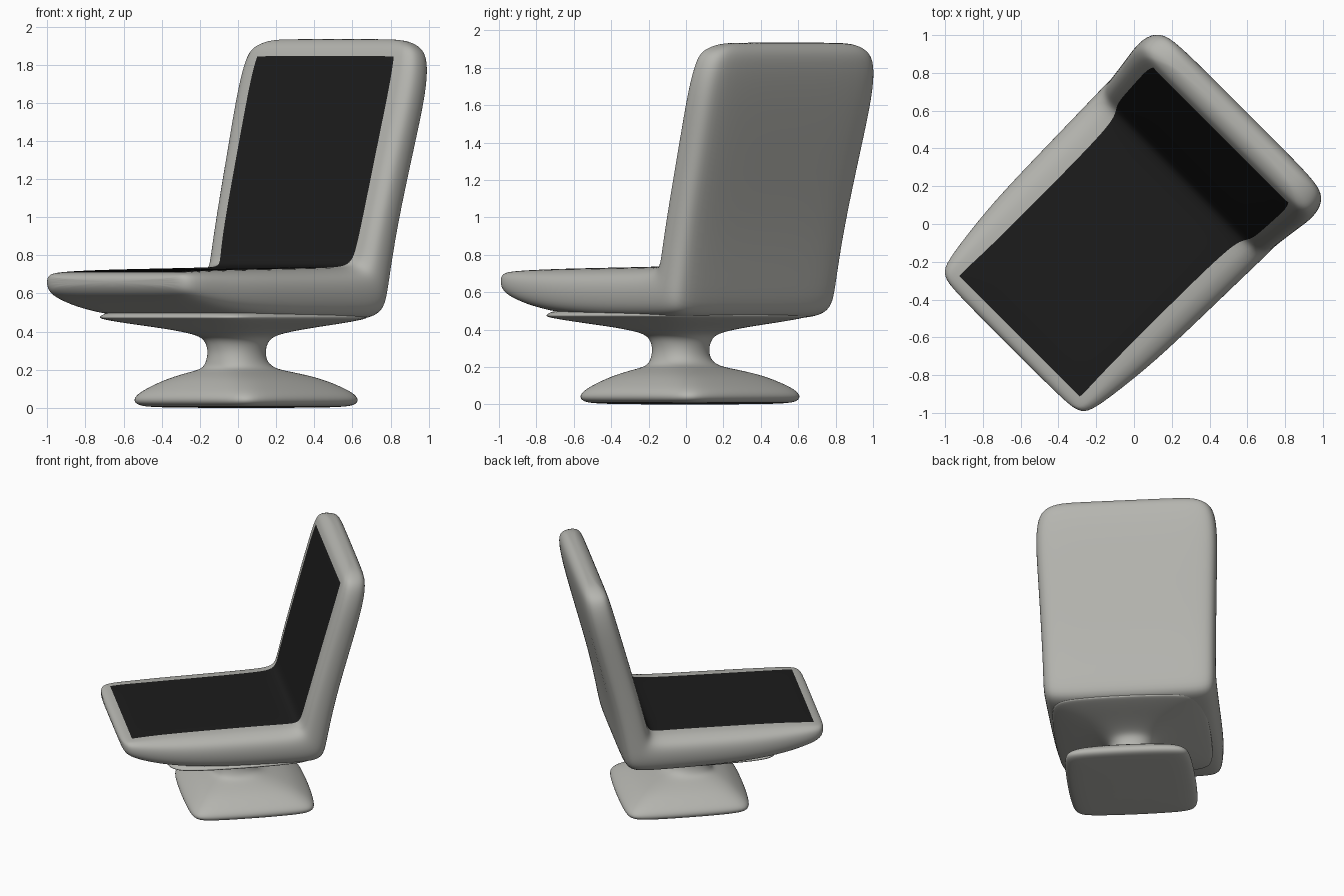
import bpy, bmesh, math
from mathutils import Matrix

if "Cube" in bpy.data.objects:
    bpy.data.objects.remove(bpy.data.objects["Cube"])


def material(name, color):
    mat = bpy.data.materials.new(name)
    mat.use_nodes = True
    mat.diffuse_color = color
    mat.node_tree.nodes["Principled BSDF"].inputs["Base Color"].default_value = color
    return mat


GREY = material("warm grey shell", (0.46, 0.46, 0.43, 1))
BLACK = material("black upholstery", (0.0115, 0.0115, 0.0115, 1))

# The chair is built facing -y, then turned to stand diagonally
TURN = Matrix.Rotation(math.radians(-45), 4, "Z")


def loft(name, rings, is_black=lambda row, col: False):
    """Skin closed rings of points, cap both ends and smooth the result."""
    bm = bmesh.new()
    loops = [[bm.verts.new(p) for p in ring] for ring in rings]
    count = len(loops[0])
    for row, (a, b) in enumerate(zip(loops, loops[1:])):
        for i in range(count):
            j = (i + 1) % count
            face = bm.faces.new((a[i], a[j], b[j], b[i]))
            face.material_index = int(is_black(row, i))
    bm.faces.new(loops[0])
    bm.faces.new(loops[-1])
    bmesh.ops.recalc_face_normals(bm, faces=bm.faces)
    mesh = bpy.data.meshes.new(name)
    bm.to_mesh(mesh)
    bm.free()
    mesh.materials.append(GREY)
    mesh.materials.append(BLACK)
    mesh.shade_smooth()
    obj = bpy.data.objects.new(name, mesh)
    bpy.context.collection.objects.link(obj)
    obj.matrix_world = TURN
    sub = obj.modifiers.new("smooth", "SUBSURF")
    sub.levels = sub.render_levels = 2
    return obj


# Seat and back: inner (y, z), outer (y, z), half width, half upholstery width
SECTIONS = [
    (-.925, .675, -.925, .645, .42, .38),
    (-.91, .697, -.905, .605, .505, .465),
    (-.872, .713, -.86, .57, .548, .495),
    (-.70, .722, -.68, .513, .575, .48),
    (-.45, .728, -.43, .475, .603, .475),
    (-.10, .733, -.10, .456, .612, .475),
    (.20, .738, .22, .454, .618, .48),
    (.32, .742, .43, .453, .622, .495),
    (.362, .77, .535, .475, .622, .525),
    (.382, .84, .56, .60, .622, .54),
    (.422, 1.0, .62, .93, .628, .55),
    (.53, 1.40, .737, 1.36, .643, .555),
    (.61, 1.69, .812, 1.65, .657, .56),
    (.66, 1.868, .842, 1.81, .635, .55),
    (.683, 1.905, .84, 1.885, .585, .51),
    (.72, 1.93, .81, 1.922, .50, .45),
    (.75, 1.935, .785, 1.932, .40, .36),
]
SIDE = -.008


def shell_ring(iy, iz, oy, oz, w, pad):
    """Rounded cross-section: flat pad, rolled rim, softly rounded outside."""
    rim = w - pad
    half = [(pad / 2, 0), (pad, 0), (pad + rim * .45, .06), (pad + rim * .85, .17),
            (w, .37), (w * .995, .64), (w * .955, .88), (w * .83, .99), (w * .4, 1)]
    full = [(0, 0)] + half + [(0, 1)] + [(-x, v) for x, v in reversed(half)]
    return [(SIDE + x, iy + (oy - iy) * v, iz + (oz - iz) * v) for x, v in full]


rings = [shell_ring(*s) for s in SECTIONS]
last = len(rings[0]) - 1
loft("seat_and_back_shell", rings,
     lambda row, col: 2 <= row < 13 and (col < 2 or col > last - 2))

# Pedestal: reach along the diagonal, height, squareness, y centre
PEDESTAL = [
    (.30, .0, 7, .045), (.53, .004, 7, .045), (.585, .018, 7, .045),
    (.60, .045, 7, .045), (.57, .08, 6, .045), (.49, .12, 5, .04),
    (.40, .157, 4, .03), (.28, .187, 3, .01), (.195, .205, 2.4, -.01),
    (.165, .24, 2.2, -.025), (.155, .285, 2.2, -.025), (.16, .325, 2.2, -.025),
    (.178, .36, 2.4, -.025), (.22, .385, 2.6, -.025), (.36, .413, 3.5, -.03),
    (.54, .438, 5, -.04), (.70, .464, 6, -.05), (.73, .478, 6, -.05),
    (.60, .53, 6, -.05),
]


def square_ring(reach, z, n, cy, count=16):
    a = reach / (math.sqrt(2) * 2 ** (-1 / n))

    def bulge(v):
        return math.copysign(abs(v) ** (2 / n), v) if abs(v) > 1e-6 else 0
    angles = [2 * math.pi * i / count for i in range(count)]
    return [(.015 + a * bulge(math.cos(t)), cy + a * bulge(math.sin(t)), z)
            for t in angles]


loft("pedestal_base", [square_ring(*p) for p in PEDESTAL])
